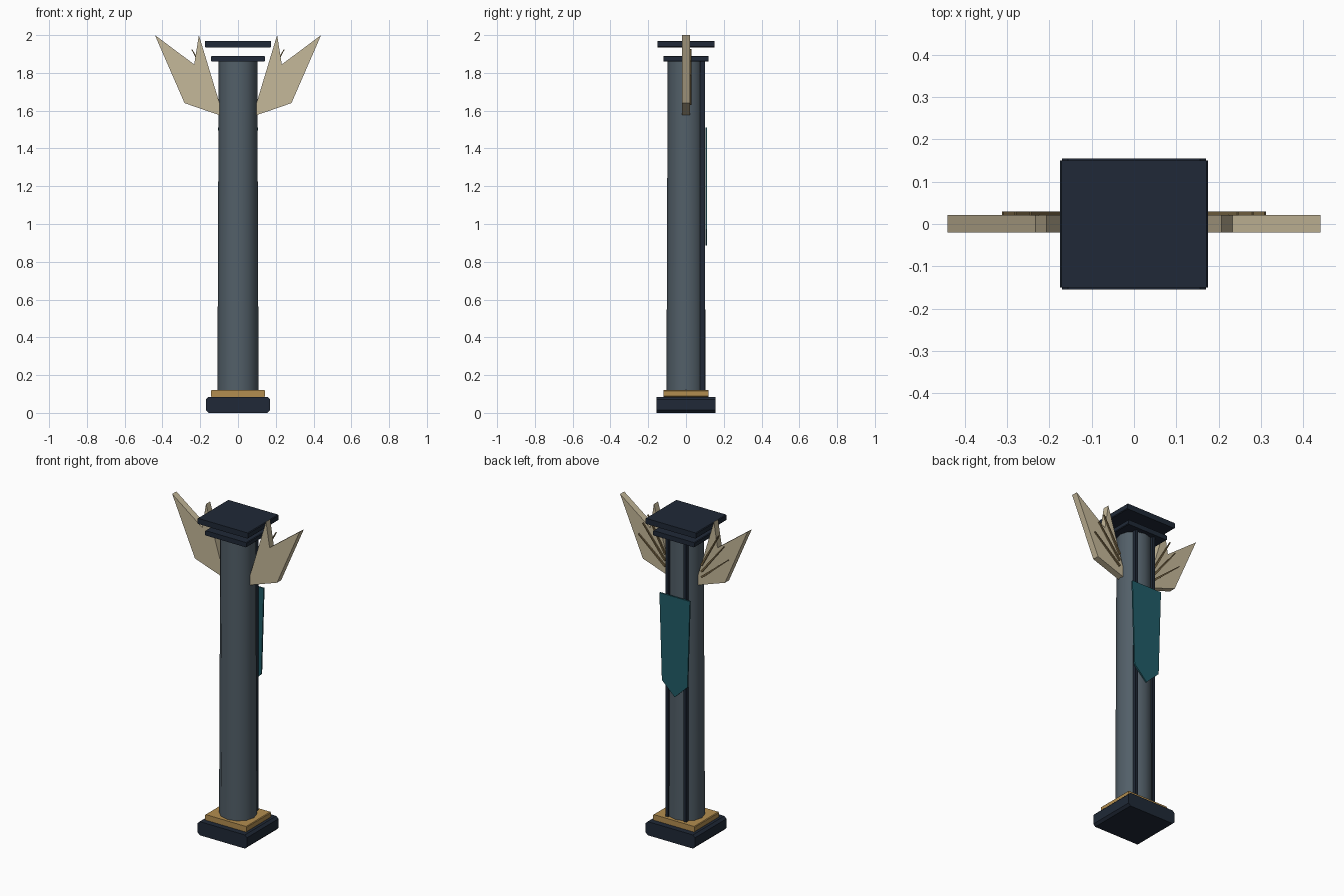
import bpy, bmesh, math

if "Cube" in bpy.data.objects:
    bpy.data.objects.remove(bpy.data.objects["Cube"])

def mat(name, col):
    m = bpy.data.materials.new(name)
    m.diffuse_color = (*col, 1)
    m.use_nodes = True
    m.node_tree.nodes["Principled BSDF"].inputs["Base Color"].default_value = m.diffuse_color
    return m

NAVY = mat("navy", (0.014, 0.022, 0.038))
STONE = mat("slate", (0.085, 0.115, 0.14))
GOLD = mat("gold", (0.45, 0.27, 0.08))
BONE = mat("bone", (0.56, 0.48, 0.32))
QUILL = mat("quill", (0.2, 0.14, 0.06))
TEAL = mat("teal", (0.015, 0.11, 0.14))

def finish(name, bm, material, smooth=None):
    bmesh.ops.recalc_face_normals(bm, faces=bm.faces)
    me = bpy.data.meshes.new(name)
    bm.to_mesh(me)
    bm.free()
    ob = bpy.data.objects.new(name, me)
    bpy.context.collection.objects.link(ob)
    me.materials.append(material)
    if smooth:
        bpy.ops.object.select_all(action='DESELECT')
        ob.select_set(True)
        bpy.context.view_layer.objects.active = ob
        bpy.ops.object.shade_smooth_by_angle(angle=math.radians(smooth))
    return ob

def plate(name, pts, y0, y1, material):
    """Extrude an x-z outline from y0 to y1."""
    bm = bmesh.new()
    f = bm.faces.new([bm.verts.new((x, y0, z)) for x, z in pts])
    ext = bmesh.ops.extrude_face_region(bm, geom=[f])
    for v in ext["geom"]:
        if isinstance(v, bmesh.types.BMVert):
            v.co.y = y1
    return finish(name, bm, material)

def slab(name, hx, hy, z0, z1, c, material):
    """Block with chamfered edges along y."""
    pts = [(-hx + c, z0), (hx - c, z0), (hx, z0 + c), (hx, z1 - c),
           (hx - c, z1), (-hx + c, z1), (-hx, z1 - c), (-hx, z0 + c)]
    return plate(name, pts, -hy, hy, material)

# Foot and capital slabs
slab("base", 0.17, 0.155, 0.0, 0.085, 0.014, NAVY)
slab("base_trim", 0.143, 0.12, 0.085, 0.12, 0.004, GOLD)
slab("capital", 0.143, 0.12, 1.86, 1.89, 0.004, NAVY)
slab("top_slab", 0.175, 0.15, 1.935, 1.97, 0.004, NAVY)

# Slightly tapered shaft
bm = bmesh.new()
bmesh.ops.create_cone(bm, cap_ends=True, segments=12, radius1=0.109, radius2=0.102, depth=1.75)
bmesh.ops.translate(bm, verts=bm.verts, vec=(0, 0, 0.99))
for v in bm.verts:
    v.co.y *= 0.95
finish("shaft", bm, STONE, 40)

# Wings with raised quills, and back ribs, on both sides
WING = [(0.095, 1.575), (0.283, 1.64), (0.44, 2.0), (0.232, 1.845), (0.207, 2.0), (0.095, 1.63)]
QUILLS = [((0.125, 1.635), (0.31, 1.79)), ((0.125, 1.67), (0.28, 1.865)), ((0.125, 1.71), (0.245, 1.925))]
for s, side in ((-1, "left"), (1, "right")):
    plate("wing_" + side, [(s * x, z) for x, z in WING], -0.02, 0.021, BONE)
    for i, (a, b) in enumerate(QUILLS):
        dx, dz = b[0] - a[0], b[1] - a[1]
        n = math.hypot(dx, dz)
        ox, oz = -dz / n * 0.006, dx / n * 0.006
        pts = [(a[0] - ox, a[1] - oz), (b[0] - ox * .4, b[1] - oz * .4),
               (b[0] + ox * .4, b[1] + oz * .4), (a[0] + ox, a[1] + oz)]
        plate(f"quill_{side}_{i + 1}", [(s * x, z) for x, z in pts], 0.02, 0.03, QUILL)
    x = s * 0.062
    plate("rib_" + side, [(x - 0.009, 0.12), (x + 0.009, 0.12), (x + 0.009, 1.86), (x - 0.009, 1.86)],
          0.075, 0.1, NAVY)

# Banner hanging on the back
plate("banner", [(-0.105, 1.51), (0.105, 1.51), (0.088, 0.97), (0, 0.885), (-0.088, 0.97)],
      0.103, 0.112, TEAL)
